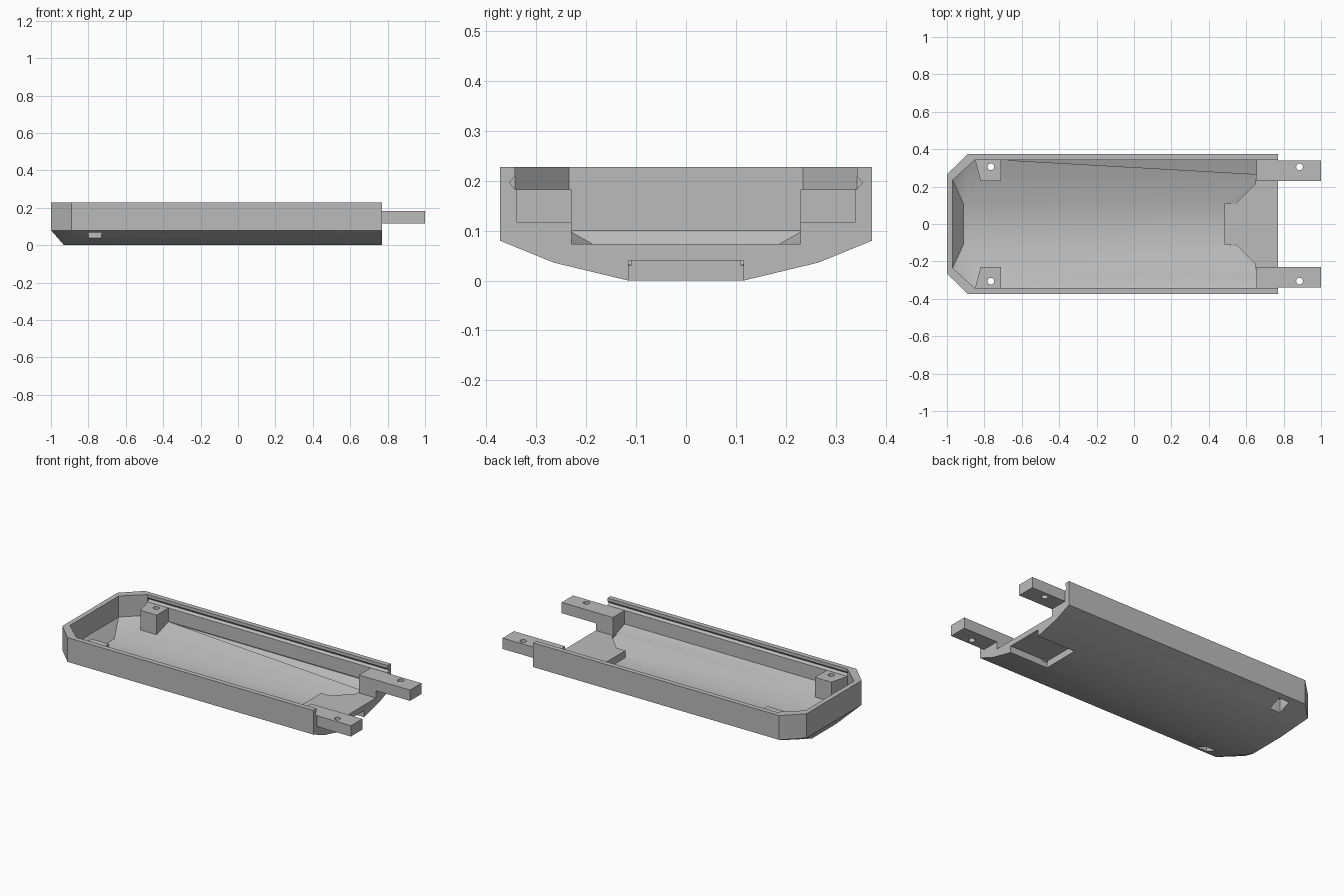
import bpy, bmesh, math

default = bpy.data.objects.get("Cube")
if default:
    bpy.data.objects.remove(default)

grey = bpy.data.materials.new("plain_grey")
grey.use_nodes = True
GREY = (0.5, 0.5, 0.5, 1)
grey.diffuse_color = GREY
grey.node_tree.nodes["Principled BSDF"].inputs["Base Color"].default_value = GREY


def add_object(name, bm):
    bmesh.ops.recalc_face_normals(bm, faces=bm.faces)
    mesh = bpy.data.meshes.new(name)
    bm.to_mesh(mesh)
    bm.free()
    mesh.materials.append(grey)
    obj = bpy.data.objects.new(name, mesh)
    bpy.context.collection.objects.link(obj)
    return obj


def hull(name, points):
    """Convex solid around mirrored points."""
    bm = bmesh.new()
    for x, y, z in points:
        for side in (-1, 1):
            bm.verts.new((x, side * y, z))
    result = bmesh.ops.convex_hull(bm, input=bm.verts)
    loose = [v for v in bm.verts if not v.link_faces]
    bmesh.ops.delete(bm, geom=loose, context="VERTS")
    bmesh.ops.dissolve_limit(bm, angle_limit=math.radians(1),
                             verts=bm.verts, edges=bm.edges)
    return add_object(name, bm)


def prism(name, outline, low, high):
    """Upright solid from a plan outline."""
    bm = bmesh.new()
    base = bm.faces.new([bm.verts.new((x, y, low)) for x, y in outline])
    top = bmesh.ops.extrude_face_region(bm, geom=[base])["geom"]
    moved = [v for v in top if isinstance(v, bmesh.types.BMVert)]
    bmesh.ops.translate(bm, vec=(0, 0, high - low), verts=moved)
    return add_object(name, bm)


def box(name, x0, x1, y0, y1, z0, z1):
    return prism(name, [(x0, y0), (x1, y0), (x1, y1), (x0, y1)], z0, z1)


def screw_hole(x, y, low, high, radius=0.018):
    ring = [(x + radius * math.cos(i * math.tau / 24),
             y + radius * math.sin(i * math.tau / 24)) for i in range(24)]
    return prism("hole_cutter", ring, low, high)


def subtract(target, cutter):
    cutter.hide_render = True
    mod = target.modifiers.new("cut", "BOOLEAN")
    mod.operation = "DIFFERENCE"
    mod.solver = "EXACT"
    mod.object = cutter
    with bpy.context.temp_override(object=target, active_object=target):
        bpy.ops.object.modifier_apply(modifier=mod.name)
    bpy.data.objects.remove(cutter)


def tray_points(end, wide, nose_x, nose_y, side_x, levels, floor_y, floor_x, top):
    """Upright clipped-corner rim above a tapered belly."""
    rim, knee, floor = levels
    pts = []
    for z in (top, rim):
        pts += [(end, wide, z), (side_x, wide, z), (nose_x, nose_y, z)]
    for y, z in ((0.265 if wide > 0.36 else 0.25, knee), (floor_y, floor)):
        pts.append((end, y, z))
    pts += [(side_x + 0.005, 0.26 if wide > 0.36 else 0.245, knee),
            (floor_x, floor_y, floor)]
    return pts


# Outer body
shell = hull("tray_shell", tray_points(0.77, 0.373, -1, 0.265, -0.89,
                                       (0.08, 0.036, 0), 0.115, -0.93, 0.228))

# Hollow interior, with mounts and end pad left standing
cavity = hull("cavity_cutter", tray_points(0.9, 0.343, -0.97, 0.235, -0.85,
                                           (0.1, 0.067, 0.03), 0.11, -0.912, 0.3))
for side in (-1, 1):
    post = [(-0.82, 0.23), (-0.71, 0.23), (-0.71, 0.4), (-0.865, 0.4)]
    subtract(cavity, prism("post", [(x, side * y) for x, y in post], -0.1, 0.183))
    y0, y1 = sorted((side * 0.23, side * 0.4))
    subtract(cavity, box("arm_mount", 0.655, 1, y0, y1, -0.1, 0.183))
half_pad = [(0.485, 0.11), (0.545, 0.11), (0.65, 0.215), (0.65, 0.3), (1, 0.3)]
pad = half_pad + [(x, -y) for x, y in reversed(half_pad)]
subtract(cavity, prism("end_pad", pad, -0.1, 0.073))
subtract(shell, cavity)

for side in (-1, 1):
    # Groove along the inside of each long wall
    bm = bmesh.new()
    section = [(0.33, 0.182), (0.343, 0.182), (0.354, 0.195), (0.343, 0.208), (0.33, 0.208)]
    face = bm.faces.new([bm.verts.new((-0.85, side * y, z)) for y, z in section])
    ends = bmesh.ops.extrude_face_region(bm, geom=[face])["geom"]
    bmesh.ops.translate(bm, vec=(1.8, 0, 0),
                        verts=[v for v in ends if isinstance(v, bmesh.types.BMVert)])
    # Groove floor stays just above the mounts
    bmesh.ops.translate(bm, vec=(0, 0, 0.0015), verts=bm.verts)
    subtract(shell, add_object("groove_cutter", bm))
    # Screw pocket and hole under each post
    y0, y1 = sorted((side * 0.268, side * 0.345))
    subtract(shell, box("pocket_cutter", -0.8, -0.73, y0, y1, -0.1, 0.12))
    subtract(shell, screw_hole(-0.765, side * 0.306, 0.1, 0.25))

# Open slot under the end pad
subtract(shell, box("slot_cutter", 0.515, 0.9, -0.115, 0.115, -0.1, 0.04))

# Projecting arms with screw holes
arms = []
for side, label in ((1, "back"), (-1, "front")):
    y0, y1 = sorted((side * 0.23, side * 0.34))
    arm = box(label + "_arm", 0.77, 1, y0, y1, 0.117, 0.183)
    subtract(arm, screw_hole(0.885, side * 0.305, 0, 0.3))
    arms.append(arm)

# Smooth the gently bent belly, keep real edges crisp
for obj in [shell] + arms:
    bpy.ops.object.select_all(action="DESELECT")
    obj.select_set(True)
    bpy.context.view_layer.objects.active = obj
    bpy.ops.object.shade_smooth_by_angle(angle=math.radians(28))
